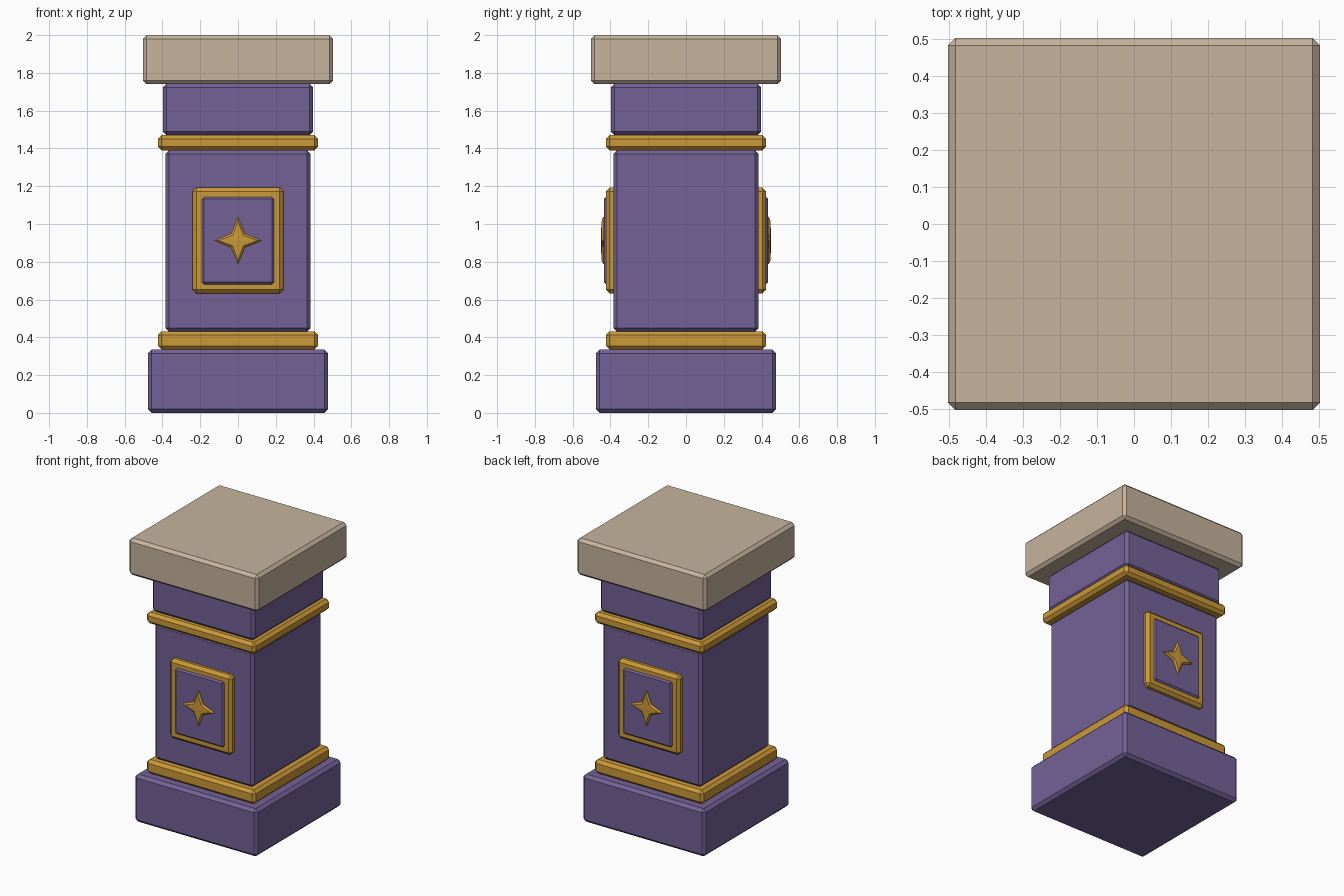
import bpy, bmesh, math
from mathutils import Matrix

default = bpy.data.objects.get("Cube")
if default:
    bpy.data.objects.remove(default, do_unlink=True)


def make_material(name, rgb):
    mat = bpy.data.materials.new(name)
    mat.use_nodes = True
    mat.diffuse_color = (*rgb, 1)
    mat.node_tree.nodes["Principled BSDF"].inputs["Base Color"].default_value = (*rgb, 1)
    return mat


purple = make_material("purple", (0.175, 0.122, 0.31))
gold = make_material("gold", (0.60, 0.32, 0.04))
stone = make_material("sandstone", (0.57, 0.455, 0.34))


def add_object(name, bm, mat):
    bmesh.ops.recalc_face_normals(bm, faces=bm.faces)
    mesh = bpy.data.meshes.new(name)
    bm.to_mesh(mesh)
    bm.free()
    mesh.materials.append(mat)
    obj = bpy.data.objects.new(name, mesh)
    bpy.context.collection.objects.link(obj)
    return obj


def block(name, half_x, y0, y1, z0, z1, mat, bevel=0.017):
    """Box with one flat chamfer on every edge."""
    bm = bmesh.new()
    place = Matrix.Translation((0, (y0 + y1) / 2, (z0 + z1) / 2))
    size = Matrix.Diagonal((2 * half_x, y1 - y0, z1 - z0, 1))
    bmesh.ops.create_cube(bm, size=1, matrix=place @ size)
    bmesh.ops.bevel(bm, geom=bm.edges[:], offset=bevel, segments=1,
                    profile=0.5, affect='EDGES')
    return add_object(name, bm, mat)


def star(name, side, z, mat):
    """Four-pointed star with chamfered front edges."""
    bm = bmesh.new()
    rings = []
    for depth, tip, notch in ((0.42, 0.125, 0.052), (0.438, 0.125, 0.052), (0.448, 0.103, 0.04)):
        ring = []
        for i in range(8):
            a = i * math.pi / 4
            r = notch if i % 2 else tip
            ring.append(bm.verts.new((r * math.cos(a), side * depth, z + r * math.sin(a))))
        rings.append(ring)
    for low, high in zip(rings, rings[1:]):
        for i in range(8):
            j = (i + 1) % 8
            bm.faces.new((low[i], low[j], high[j], high[i]))
    bm.faces.new(rings[0])
    # Front face as a fan from the centre
    centre = bm.verts.new((0, side * 0.45, z))
    for i in range(8):
        bm.faces.new((rings[-1][i], rings[-1][(i + 1) % 8], centre))
    return add_object(name, bm, mat)


# Stacked square sections of the pedestal
for name, half, z0, z1, mat in (
        ("base", 0.477, 0.0, 0.335, purple),
        ("lower_trim", 0.424, 0.335, 0.432, gold),
        ("shaft", 0.385, 0.43, 1.39, purple),
        ("upper_trim", 0.424, 1.39, 1.47, gold),
        ("neck", 0.398, 1.47, 1.742, purple),
        ("cap", 0.504, 1.74, 2.0, stone)):
    block(name, half, -half, half, z0, z1, mat, 0.02)

# Framed star panels on the front and back
for label, side in (("front", -1), ("back", 1)):
    def depth(a, b):
        return sorted((side * a, side * b))
    block(label + "_frame", 0.241, *depth(0.36, 0.424), 0.632, 1.192, gold, 0.02)
    block(label + "_panel", 0.194, *depth(0.38, 0.435), 0.677, 1.147, purple, 0.015)
    star(label + "_star", side, 0.912, gold)
